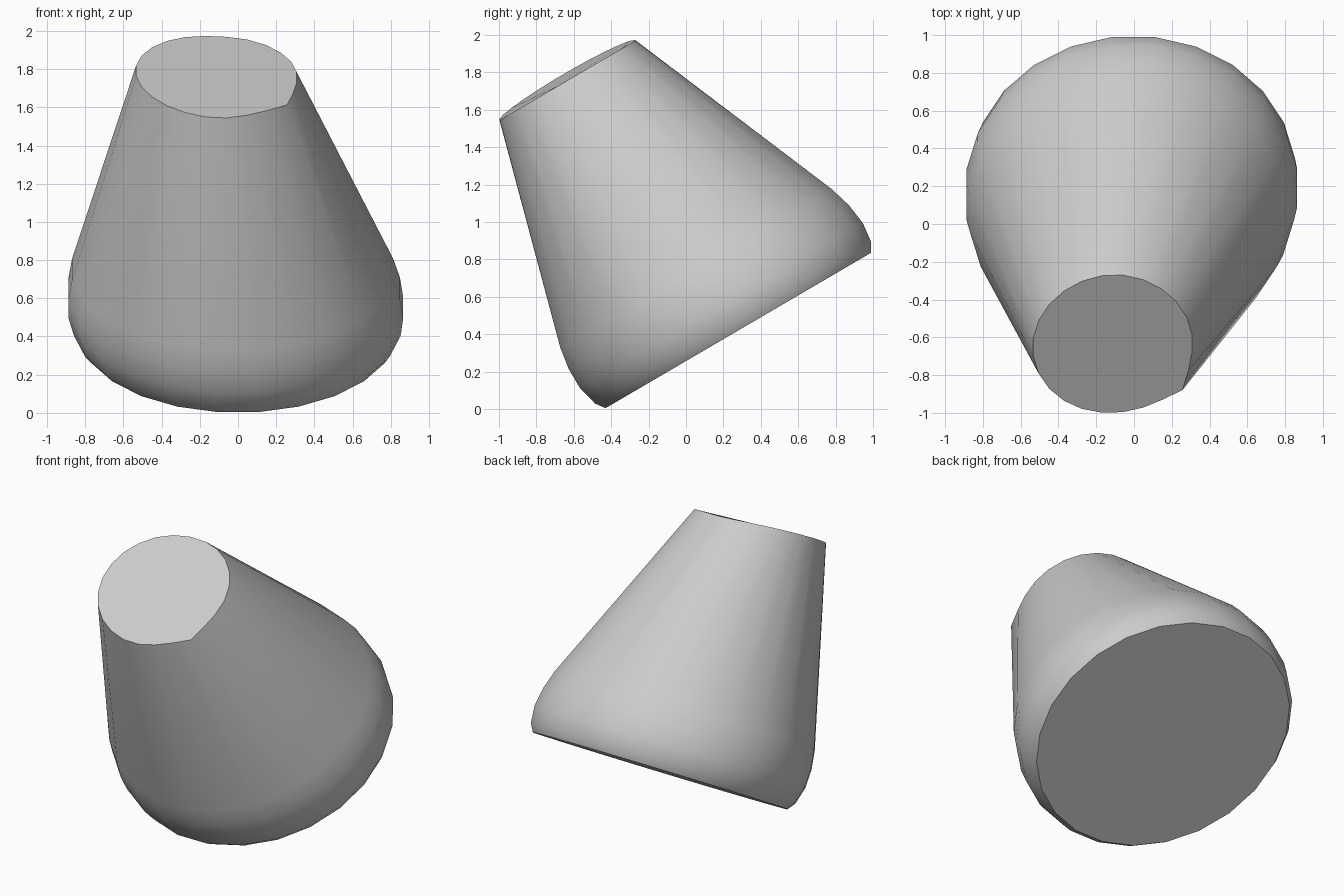
import bpy, bmesh, math
from mathutils import Vector

cube = bpy.data.objects.get("Cube")
if cube:
    bpy.data.objects.remove(cube, do_unlink=True)

SIDES = 24
CENTRE = Vector((0, 0.28, 0.42))
RIGHT, BACK, AXIS = Vector((1, 0, 0)), Vector((0, 0.863, 0.505)), Vector((0, -0.505, 0.863))
SHEAR = -0.07  # the narrow end drifts off the centre line

# Profile: height along the tilted axis, radius
PROFILE = [(0.0, 0.83), (0.05, 0.863), (0.16, 0.883), (0.28, 0.875),
           (0.4, 0.848), (1.615, 0.424)]
# Pulled-out corner on the narrow rim
CORNER = {20: 0.01, 21: 0.043, 22: 0.01}

stone = bpy.data.materials.new("plain_grey")
stone.use_nodes = True
grey = (0.6, 0.6, 0.6, 1)
stone.diffuse_color = grey
stone.node_tree.nodes["Principled BSDF"].inputs["Base Color"].default_value = grey

# Tapered body, lofted ring by ring
bm = bmesh.new()
rings = []
for height, radius in PROFILE:
    ring = []
    narrow_end = height > 1
    for i in range(SIDES):
        a = math.tau * (i + 0.5) / SIDES
        r = radius + (CORNER.get(i, 0) if narrow_end else 0)
        lift = 0.04 * max(0, -math.cos(a)) if narrow_end else 0
        ring.append(bm.verts.new(
            CENTRE + RIGHT * (r * math.cos(a) + SHEAR * height)
            + BACK * (r * math.sin(a) + SHEAR * height)
            + AXIS * (height + lift)))
    rings.append(ring)
for low, high in zip(rings, rings[1:]):
    for i in range(SIDES):
        j = (i + 1) % SIDES
        bm.faces.new((low[i], low[j], high[j], high[i]))

# Flat caps
bm.faces.new(rings[0][::-1])
bm.faces.new(rings[-1])
bmesh.ops.recalc_face_normals(bm, faces=bm.faces)

mesh = bpy.data.meshes.new("tapered_body")
bm.to_mesh(mesh)
bm.free()
mesh.materials.append(stone)
body = bpy.data.objects.new("tapered_body", mesh)
bpy.context.collection.objects.link(body)

# Smooth sides, crisp rims
bpy.context.view_layer.objects.active = body
body.select_set(True)
bpy.ops.object.shade_smooth_by_angle(angle=math.radians(40))
